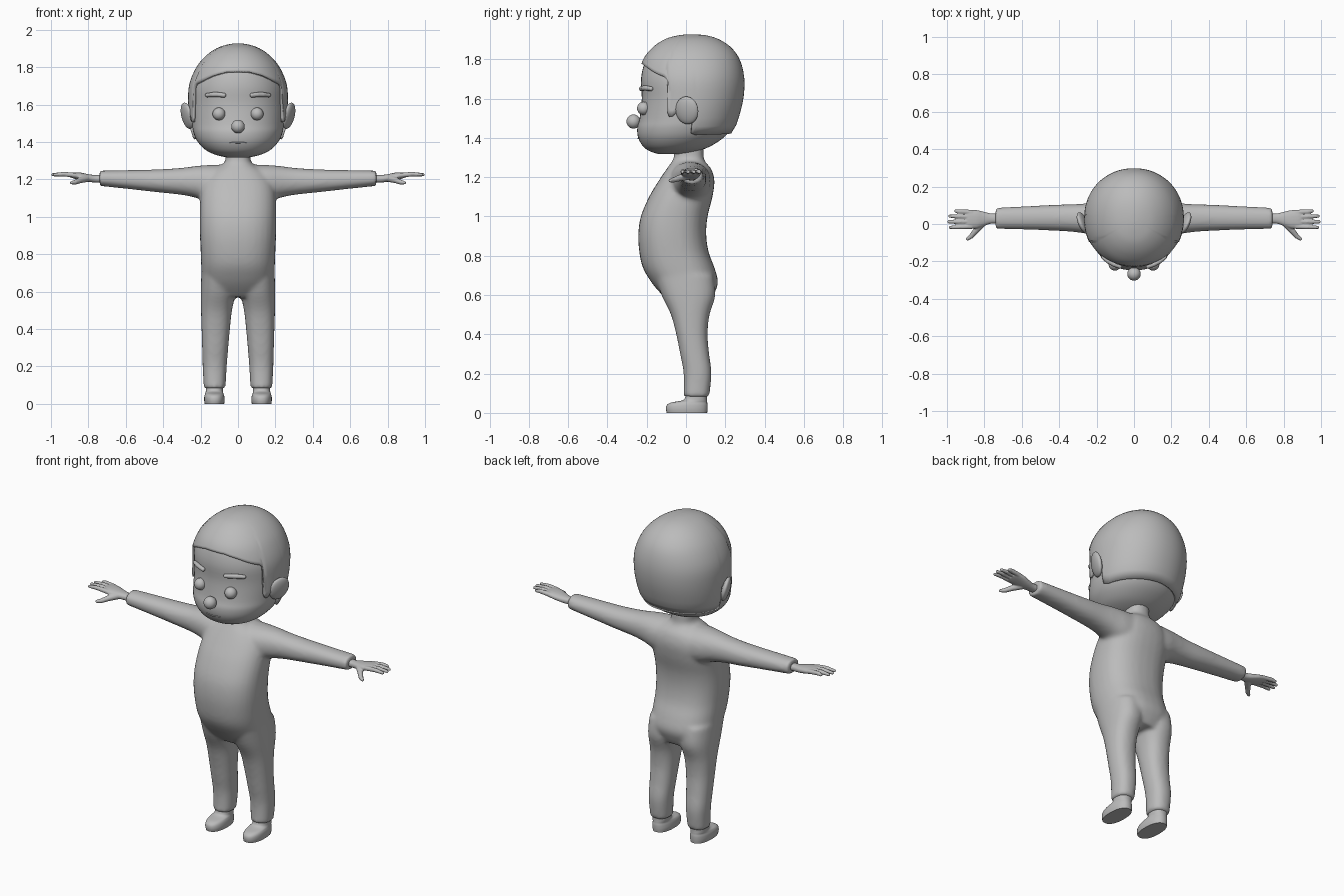
import bpy, bmesh, math
from mathutils import Vector, Matrix

if "Cube" in bpy.data.objects:
    bpy.data.objects.remove(bpy.data.objects["Cube"])

grey = bpy.data.materials.new("plain grey")
grey.diffuse_color = (0.5, 0.5, 0.5, 1)
grey.use_nodes = True
grey.node_tree.nodes["Principled BSDF"].inputs["Base Color"].default_value = grey.diffuse_color


def finish(name, bm, angle=50):
    bmesh.ops.recalc_face_normals(bm, faces=bm.faces)
    me = bpy.data.meshes.new(name)
    bm.to_mesh(me)
    bm.free()
    ob = bpy.data.objects.new(name, me)
    bpy.context.collection.objects.link(ob)
    me.materials.append(grey)
    bpy.ops.object.select_all(action='DESELECT')
    ob.select_set(True)
    bpy.context.view_layer.objects.active = ob
    bpy.ops.object.shade_smooth_by_angle(angle=math.radians(angle))
    return ob


def spline(rows, steps=4):
    """Smooth in-between rows for a table of cross-sections."""
    out = []
    for i in range(len(rows) - 1):
        quad = [rows[max(i - 1, 0)], rows[i], rows[i + 1], rows[min(i + 2, len(rows) - 1)]]
        for s in range(steps):
            t = s / steps
            out.append([b + 0.5 * t * (c - a + t * (2 * a - 5 * b + 4 * c - d + t * (3 * (b - c) + d - a)))
                        for a, b, c, d in zip(*quad)])
    return out + [list(rows[-1])]


def oval(a0, a1, b0, b1, ang, power):
    c, s = math.cos(ang), math.sin(ang)
    e = 2 / power
    return ((a0 + a1) / 2 + (a1 - a0) / 2 * math.copysign(abs(c) ** e, c),
            (b0 + b1) / 2 + (b1 - b0) / 2 * math.copysign(abs(s) ** e, s))


def loft(bm, rows, axis='z', n=32, power=2.3, steps=4, side=1):
    """Rows: position along the axis, then min/max of both cross directions."""
    rings = []
    for t, a0, a1, b0, b1 in spline(rows, steps):
        ring = []
        for k in range(n):
            a, b = oval(a0, a1, b0, b1, 2 * math.pi * k / n, power)
            p = (a, b, t) if axis == 'z' else (t, a, b)
            ring.append(bm.verts.new((p[0] * side, p[1], p[2])))
        rings.append(ring)
    for r, q in zip(rings, rings[1:]):
        for k in range(n):
            bm.faces.new((r[k], r[(k + 1) % n], q[(k + 1) % n], q[k]))
    bm.faces.new(rings[0][::-1])
    bm.faces.new(rings[-1])


def ball(bm, loc, size, rot=Matrix(), u=24, v=16):
    m = Matrix.Translation(loc) @ rot @ Matrix.Diagonal((*size, 1))
    bmesh.ops.create_uvsphere(bm, u_segments=u, v_segments=v, radius=1, matrix=m)


def tube(bm, points, radii, n=12):
    """Tapered limb with round ends."""
    for (p, q), (r, s) in zip(zip(points, points[1:]), zip(radii, radii[1:])):
        p, q = Vector(p), Vector(q)
        rot = (q - p).to_track_quat('Z', 'Y').to_matrix().to_4x4()
        bmesh.ops.create_cone(bm, cap_ends=True, segments=n, radius1=r, radius2=s, depth=(q - p).length,
                              matrix=Matrix.Translation((p + q) / 2) @ rot)
    for p, r in zip(points, radii):
        ball(bm, p, (r, r, r), u=n, v=8)


def blend(ob, voxel, smooth):
    """Fuse overlapping volumes into one soft skin."""
    m = ob.modifiers.new("fuse", 'REMESH')
    m.mode, m.voxel_size, m.use_smooth_shade = 'VOXEL', voxel, True
    m = ob.modifiers.new("soften", 'SMOOTH')
    m.factor, m.iterations = 0.5, smooth
    for name in ("fuse", "soften"):
        bpy.ops.object.modifier_apply(modifier=name)


# Suit: torso, legs and sleeves fused together
bm = bmesh.new()
torso = [(0.57, 0.13, -0.09, 0.125), (0.62, 0.175, -0.14, 0.15), (0.67, 0.192, -0.18, 0.163),
         (0.74, 0.197, -0.22, 0.145), (0.82, 0.2, -0.238, 0.115), (0.91, 0.204, -0.243, 0.103),
         (1.0, 0.205, -0.23, 0.11), (1.1, 0.203, -0.188, 0.135), (1.18, 0.19, -0.14, 0.145),
         (1.24, 0.15, -0.1, 0.13), (1.275, 0.09, -0.075, 0.1), (1.3, 0.068, -0.062, 0.09), (1.36, 0.066, -0.06, 0.09)]
loft(bm, [(z, -w, w, f, b) for z, w, f, b in torso], power=2.4)
leg = [(0.08, 0.067, 0.183, -0.012, 0.118), (0.2, 0.06, 0.189, -0.012, 0.13), (0.3, 0.052, 0.192, -0.03, 0.118),
       (0.4, 0.043, 0.195, -0.05, 0.11), (0.5, 0.032, 0.198, -0.077, 0.12), (0.6, 0.012, 0.199, -0.125, 0.15),
       (0.7, 0.01, 0.196, -0.16, 0.14)]
sleeve = [(0.05, -0.09, 0.13, 1.06, 1.28), (0.15, -0.08, 0.125, 1.075, 1.277), (0.22, -0.06, 0.115, 1.1, 1.272),
          (0.3, -0.045, 0.107, 1.117, 1.262), (0.42, -0.036, 0.103, 1.13, 1.254), (0.58, -0.03, 0.095, 1.148, 1.25),
          (0.74, -0.026, 0.087, 1.165, 1.247)]
for s in (1, -1):
    loft(bm, leg, side=s)
    loft(bm, sleeve, axis='x', side=s, power=2.2)
blend(finish("suit", bm), 0.011, 8)

# Hands and shoes
palm = [(0.7, 0.002, 0.056, 1.183, 1.225), (0.76, 0.002, 0.056, 1.183, 1.223), (0.8, -0.01, 0.065, 1.187, 1.228),
        (0.84, -0.024, 0.074, 1.195, 1.236), (0.88, -0.024, 0.076, 1.205, 1.238), (0.9, -0.018, 0.072, 1.212, 1.234)]
fingers = [(-0.014, -0.018, 0.982), (0.012, 0.012, 0.99), (0.038, 0.042, 0.985), (0.063, 0.069, 0.953)]
shoe = [(0, 0.074, 0.178, -0.098, 0.108), (0.02, 0.071, 0.181, -0.102, 0.11), (0.04, 0.073, 0.18, -0.097, 0.11),
        (0.053, 0.077, 0.176, -0.075, 0.108), (0.062, 0.08, 0.173, -0.025, 0.107), (0.075, 0.08, 0.172, -0.006, 0.106),
        (0.11, 0.08, 0.172, 0.0, 0.106)]
for s, word in ((1, "left"), (-1, "right")):
    bm = bmesh.new()
    loft(bm, palm, axis='x', side=s, n=20)
    for y0, y1, tip in fingers:
        tube(bm, [(0.87 * s, y0, 1.222), (0.93 * s, (y0 + y1) / 2, 1.228), (tip * s, y1, 1.225)],
             (0.013, 0.0125, 0.009))
    tube(bm, [(0.81 * s, 0.005, 1.205), (0.845 * s, -0.035, 1.195), (0.87 * s, -0.065, 1.185),
              (0.89 * s, -0.08, 1.182)], (0.02, 0.016, 0.013, 0.009))
    blend(finish(word + " hand", bm), 0.004, 3)
    bm = bmesh.new()
    loft(bm, shoe, side=s, n=28)
    finish(word + " shoe", bm)

# Head
head = [(1.318, 0.06, -0.14, -0.01), (1.33, 0.115, -0.18, 0.05), (1.355, 0.17, -0.217, 0.12),
        (1.4, 0.215, -0.243, 0.19), (1.45, 0.238, -0.248, 0.232), (1.5, 0.246, -0.236, 0.253), (1.6, 0.252, -0.225, 0.278),
        (1.7, 0.248, -0.229, 0.283), (1.79, 0.212, -0.207, 0.262), (1.85, 0.163, -0.16, 0.22),
        (1.89, 0.105, -0.1, 0.16), (1.908, 0.05, -0.035, 0.1), (1.914, 0.005, 0.025, 0.035)]
bm = bmesh.new()
loft(bm, [(z, -w, w, f, b) for z, w, f, b in head], n=48, power=2.1)
finish("head", bm)

# Hair cap: hangs from the crown to a hairline given as (angle from front, height)
line = [(0, 1.772), (15, 1.77), (32, 1.752), (50, 1.722), (60, 1.708), (64, 1.69), (66, 1.53), (70, 1.5),
        (75, 1.52), (79, 1.56), (94, 1.56), (97, 1.43), (105, 1.42), (140, 1.425), (180, 1.43)]
dense = spline(head, 10)


def lookup(table, x):
    for p, q in zip(table, table[1:]):
        if x <= q[0]:
            t = (x - p[0]) / (q[0] - p[0])
            return [a + (b - a) * t for a, b in zip(p, q)]
    return list(table[-1])


bm = bmesh.new()
cols, rows_n, columns = 120, 24, []
for k in range(cols):
    deg = 360 * k / cols
    low = lookup(line, min(deg, 360 - deg))[1]
    col = []
    for j in range(rows_n):
        t = j / (rows_n - 1)
        z = low + (1.913 - low) * (1 - (1 - t) ** 2)
        _, w, f, b = lookup(dense, z)
        x, y = oval(-w, w, f, b, math.radians(deg - 90), 2.1)
        col.append(bm.verts.new((x, y, z)))
    columns.append(col)
for k in range(cols):
    a, b = columns[k], columns[(k + 1) % cols]
    for j in range(rows_n - 1):
        bm.faces.new((a[j], b[j], b[j + 1], a[j + 1]))
bm.faces.new([c[-1] for c in columns])
hair = finish("hair", bm)
m = hair.modifiers.new("thickness", 'SOLIDIFY')
m.thickness, m.offset = 0.014, 1

# Face and ears
bm = bmesh.new()
ball(bm, (0, -0.267, 1.483), (0.036, 0.036, 0.036))
finish("nose", bm)
bm = bmesh.new()
tube(bm, [(x * 0.012, -0.244 + 0.0005 * x * x, 1.396 + 0.0002 * x * x) for x in range(-5, 6)], [0.003] * 11, 8)
finish("mouth", bm)
for s, word in ((1, "left"), (-1, "right")):
    bm = bmesh.new()
    ball(bm, (0.102 * s, -0.215, 1.55), (0.034, 0.034, 0.034))
    finish(word + " eye", bm)
    bm = bmesh.new()
    tube(bm, [(0.075 * s, -0.227, 1.65), (0.105 * s, -0.216, 1.653), (0.135 * s, -0.2, 1.653),
              (0.165 * s, -0.178, 1.65)], (0.012, 0.013, 0.013, 0.011))
    finish(word + " eyebrow", bm)
    bm = bmesh.new()
    tilt = Matrix.Rotation(math.radians(14 * s), 4, 'Y') @ Matrix.Rotation(math.radians(-22 * s), 4, 'Z')
    ball(bm, (0.272 * s, 0.005, 1.54), (0.022, 0.062, 0.072), tilt)
    finish(word + " ear", bm)
